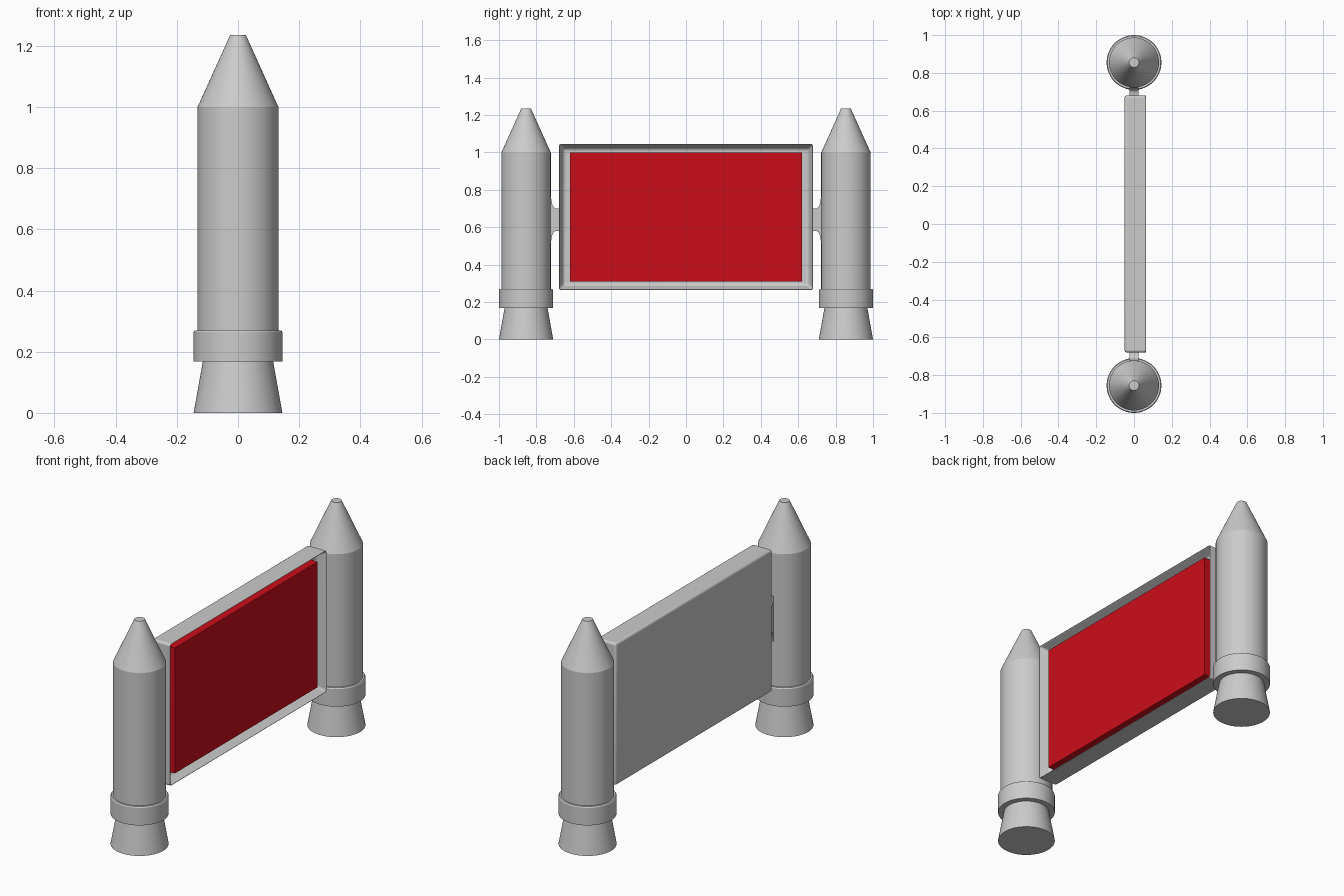
import bpy, bmesh, math
from mathutils import Vector, Matrix

if "Cube" in bpy.data.objects:
    bpy.data.objects.remove(bpy.data.objects["Cube"])


def finish(bm, name, angle=20, loc=(0, 0, 0)):
    bmesh.ops.recalc_face_normals(bm, faces=bm.faces)
    mesh = bpy.data.meshes.new(name)
    bm.to_mesh(mesh)
    bm.free()
    ob = bpy.data.objects.new(name, mesh)
    ob.location = loc
    bpy.context.collection.objects.link(ob)
    bpy.ops.object.select_all(action='DESELECT')
    ob.select_set(True)
    bpy.context.view_layer.objects.active = ob
    bpy.ops.object.shade_smooth_by_angle(angle=math.radians(angle))
    return ob


def lathe(name, profile, loc, n=64):
    bm = bmesh.new()
    rings = [[bm.verts.new((r * math.cos(2 * math.pi * i / n),
                            r * math.sin(2 * math.pi * i / n), z))
              for i in range(n)] for r, z in profile]
    for a, b in zip(rings, rings[1:]):
        for i in range(n):
            j = (i + 1) % n
            bm.faces.new((a[i], a[j], b[j], b[i]))
    bm.faces.new(rings[0])
    bm.faces.new(rings[-1])
    return finish(bm, name, 20, loc)


def box_bm(lo, hi):
    bm = bmesh.new()
    lo, hi = Vector(lo), Vector(hi)
    bmesh.ops.create_cube(bm, size=1, matrix=Matrix.Translation((lo + hi) / 2)
                          @ Matrix.Diagonal((*(hi - lo), 1)))
    return bm


# Rocket towers: flared nozzle, collar, body, blunt nose cone
rocket = [(0.145, 0), (0.115, 0.168), (0.145, 0.168), (0.145, 0.264),
          (0.141, 0.27), (0.132, 0.27), (0.132, 1.0), (0.026, 1.235)]
# Flared bracket outline (distance from centre, half height)
flare = [(0.67, 0.06), (0.698, 0.06), (0.708, 0.067), (0.715, 0.08),
         (0.719, 0.10), (0.722, 0.125), (0.74, 0.125)]

for side, s in (("left", -1), ("right", 1)):
    lathe(f"rocket_tower_{side}", rocket, (0, s * 0.855, 0))
    bm = bmesh.new()
    outline = [(y, 0.64 + h) for y, h in flare] + [(y, 0.64 - h) for y, h in reversed(flare)]
    face = bm.faces.new([bm.verts.new((-0.025, s * y, z)) for y, z in outline])
    ext = bmesh.ops.extrude_face_region(bm, geom=[face])
    bmesh.ops.translate(bm, vec=(0.05, 0, 0),
                        verts=[v for v in ext["geom"] if isinstance(v, bmesh.types.BMVert)])
    finish(bm, f"bracket_{side}", 40)

# Display frame: box with a recess in its +x face and softened edges
bm = box_bm((-0.05, -0.68, 0.265), (0.07, 0.68, 1.045))
front = max(bm.faces, key=lambda f: f.calc_center_median().x)
bmesh.ops.inset_region(bm, faces=[front], thickness=0.036)
bmesh.ops.translate(bm, vec=(-0.06, 0, 0), verts=front.verts)
frame = finish(bm, "display_frame", 35)
bev = frame.modifiers.new("soft_edges", 'BEVEL')
bev.width = 0.012
bev.segments = 4
bev.limit_method = 'ANGLE'

# Red screen standing inside the recess
screen = finish(box_bm((0.0, -0.62, 0.31), (0.05, 0.62, 1.0)), "screen")
red = bpy.data.materials.new("screen_red")
red.diffuse_color = (0.6, 0.004, 0.01, 1)
red.use_nodes = True
red.node_tree.nodes["Principled BSDF"].inputs["Base Color"].default_value = red.diffuse_color
screen.data.materials.append(red)
